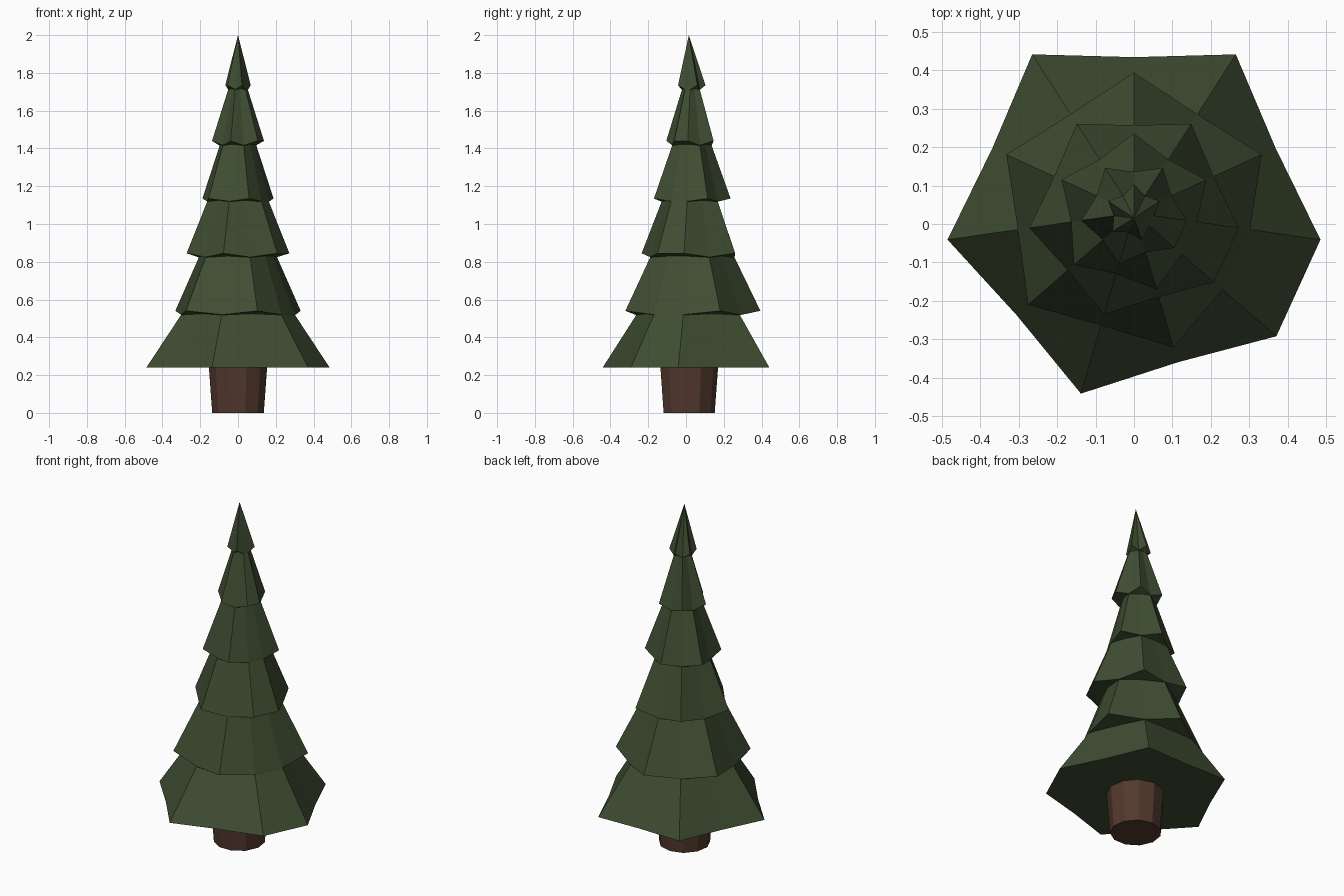
import bpy
from math import cos, sin, pi

if "Cube" in bpy.data.objects:
    bpy.data.objects.remove(bpy.data.objects["Cube"])

N = 11  # sides shared by foliage and trunk


def make(name, verts, faces, color):
    mesh = bpy.data.meshes.new(name)
    mesh.from_pydata(verts, [], faces)
    mesh.update()
    mat = bpy.data.materials.new(name + "_material")
    mat.diffuse_color = (*color, 1)
    mat.use_nodes = True
    mat.node_tree.nodes["Principled BSDF"].inputs["Base Color"].default_value = mat.diffuse_color
    mesh.materials.append(mat)
    obj = bpy.data.objects.new(name, mesh)
    bpy.context.collection.objects.link(obj)
    return obj


def point(i, r, z, cy):
    a = pi / 2 - 2 * pi * i / N
    return (r * cos(a), cy + r * sin(a), z)


def ring(radii, heights, cy):
    return [point(i, radii[i], heights[i], cy) for i in range(N)]


def bridge(a, b):
    # quads between two rings; rings run clockwise seen from above
    return [(a + (i + 1) % N, a + i, b + i, b + (i + 1) % N) for i in range(N)]


# Foliage: (tip radius, notch radius, tip height, notch height) per tier
tiers = [(.49, .405, .24, .24), (.365, .305, .54, .52), (.275, .228, .845, .825),
         (.207, .165, 1.135, 1.12), (.139, .107, 1.44, 1.417), (.074, .053, 1.735, 1.712)]
CY = .029
verts, faces = [], [tuple(range(N))]
for t, (rt, rn, zt, zn) in enumerate(tiers):
    tip = [(i % 2 == 1) if t % 2 == 0 else (i % 2 == 0) for i in range(N)]
    # the seam columns (3 and 4) share a kind, so the tips alternate on from there
    tip = [(k if i <= 3 else not k) for i, k in enumerate(tip)]
    if t:
        # inner ring tucked under the tips, welded to the notches
        prev = tiers[t - 1][1]
        under = prev * rn / tiers[t - 1][0]
        verts += ring([under if k else rn for k in tip],
                      [zn + .005 if k else zn - .002 for k in tip], CY)
        faces += bridge(len(verts) - 2 * N, len(verts) - N)
    verts += ring([rt if k else rn for k in tip], [zt if k else zn for k in tip], CY)
    if t:
        faces += bridge(len(verts) - 2 * N, len(verts) - N)
top = len(verts)
verts.append((0, .015, 2))
faces += [(top - N + (i + 1) % N, top - N + i, top) for i in range(N)]
make("foliage", verts, faces, (.05, .075, .032))

# Trunk: flares slightly toward the foliage
verts = ring([.138] * N, [0] * N, .014) + ring([.156] * N, [.245] * N, .014)
faces = [tuple(range(N)), tuple(reversed(range(N, 2 * N)))] + bridge(0, N)
make("trunk", verts, faces, (.085, .04, .027))
